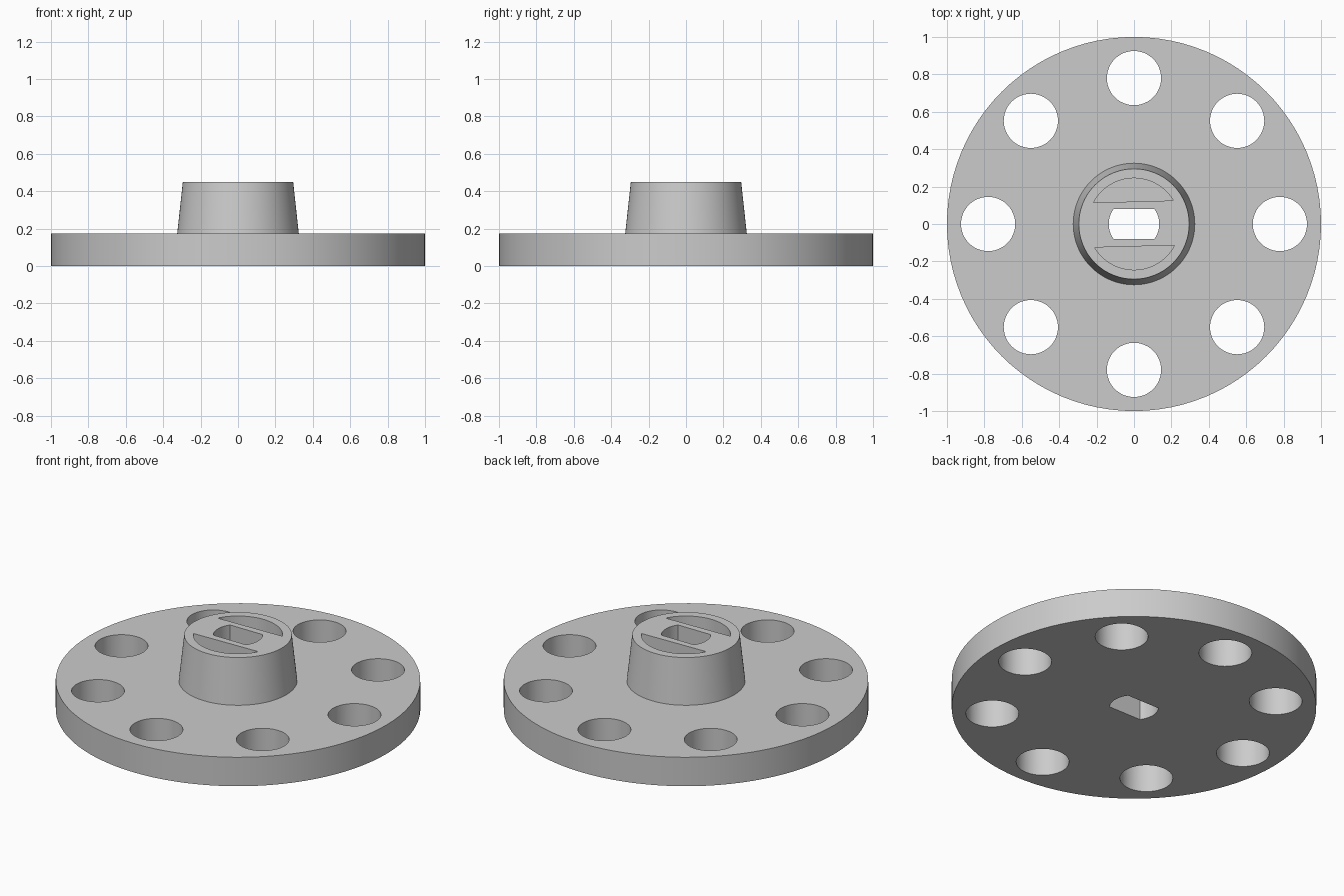
import bpy, bmesh
from math import sin, cos, asin, pi, radians, sqrt

if "Cube" in bpy.data.objects:
    bpy.data.objects.remove(bpy.data.objects["Cube"])

DISC_H, HUB_H = 0.175, 0.45
SLOT_R, SLOT_Y = 0.135, 0.08
POCKET_R, POCKET_Y, POCKET_FLOOR = 0.245, 0.12, 0.25

grey = bpy.data.materials.new("plain grey")
grey.use_nodes = True
colour = (0.6, 0.6, 0.6, 1)
grey.diffuse_color = colour
grey.node_tree.nodes["Principled BSDF"].inputs["Base Color"].default_value = colour


def add_object(name, bm):
    bmesh.ops.recalc_face_normals(bm, faces=bm.faces)
    mesh = bpy.data.meshes.new(name)
    bm.to_mesh(mesh)
    bm.free()
    mesh.materials.append(grey)
    obj = bpy.data.objects.new(name, mesh)
    bpy.context.collection.objects.link(obj)
    return obj


def prism(name, outline, z0, z1):
    """Extrude a closed outline from z0 to z1."""
    bm = bmesh.new()
    face = bm.faces.new([bm.verts.new((x, y, z0)) for x, y in outline])
    out = bmesh.ops.extrude_face_region(bm, geom=[face])
    top = [v for v in out["geom"] if isinstance(v, bmesh.types.BMVert)]
    bmesh.ops.translate(bm, verts=top, vec=(0, 0, z1 - z0))
    return add_object(name, bm)


def arc(r, start, end, n):
    return [(r * cos(start + (end - start) * i / n),
             r * sin(start + (end - start) * i / n)) for i in range(n + 1)]


def lathe(name, profile, segments):
    """Revolve a radius/height profile and cap both ends."""
    bm = bmesh.new()
    rings = [[bm.verts.new((r * cos(2 * pi * i / segments),
                            r * sin(2 * pi * i / segments), z))
              for i in range(segments)] for r, z in profile]
    for low, high in zip(rings, rings[1:]):
        for i in range(segments):
            j = (i + 1) % segments
            bm.faces.new((low[i], low[j], high[j], high[i]))
    bm.faces.new(rings[0])
    bm.faces.new(rings[-1])
    return add_object(name, bm)


# Disc with tapered hub
wheel = lathe("disc_and_hub", [(1, 0), (1, DISC_H), (0.325, DISC_H), (0.295, HUB_H)], 96)

# Ring of eight through holes
cutters = []
for k in range(8):
    a = k * pi / 4
    hole = [(x + 0.78 * cos(a), y + 0.78 * sin(a))
            for x, y in arc(0.145, 0, 2 * pi, 48)[:-1]]
    cutters.append(prism("hole_cutter", hole, -0.1, DISC_H + 0.1))

# Central slot with rounded ends and flat sides
t = asin(SLOT_Y / SLOT_R)
slot = arc(SLOT_R, -t, t, 12) + arc(SLOT_R, pi - t, pi + t, 12)
cutters.append(prism("slot_cutter", slot, -0.1, HUB_H + 0.1))

# Two half-moon pockets in the hub top, turned slightly
t = asin(POCKET_Y / POCKET_R)
for turn in (0, pi):
    shift = turn + radians(1.5)
    pocket = arc(POCKET_R, t + shift, pi - t + shift, 24)
    cutters.append(prism("pocket_cutter", pocket, POCKET_FLOOR, HUB_H + 0.1))

# Cut everything, then remove the cutters
bpy.context.view_layer.objects.active = wheel
wheel.select_set(True)
for cutter in cutters:
    cutter.hide_render = True
    mod = wheel.modifiers.new("cut", "BOOLEAN")
    mod.operation = "DIFFERENCE"
    mod.solver = "EXACT"
    mod.object = cutter
    bpy.ops.object.modifier_apply(modifier=mod.name)
    bpy.data.objects.remove(cutter)

bpy.ops.object.shade_smooth_by_angle(angle=radians(30))
